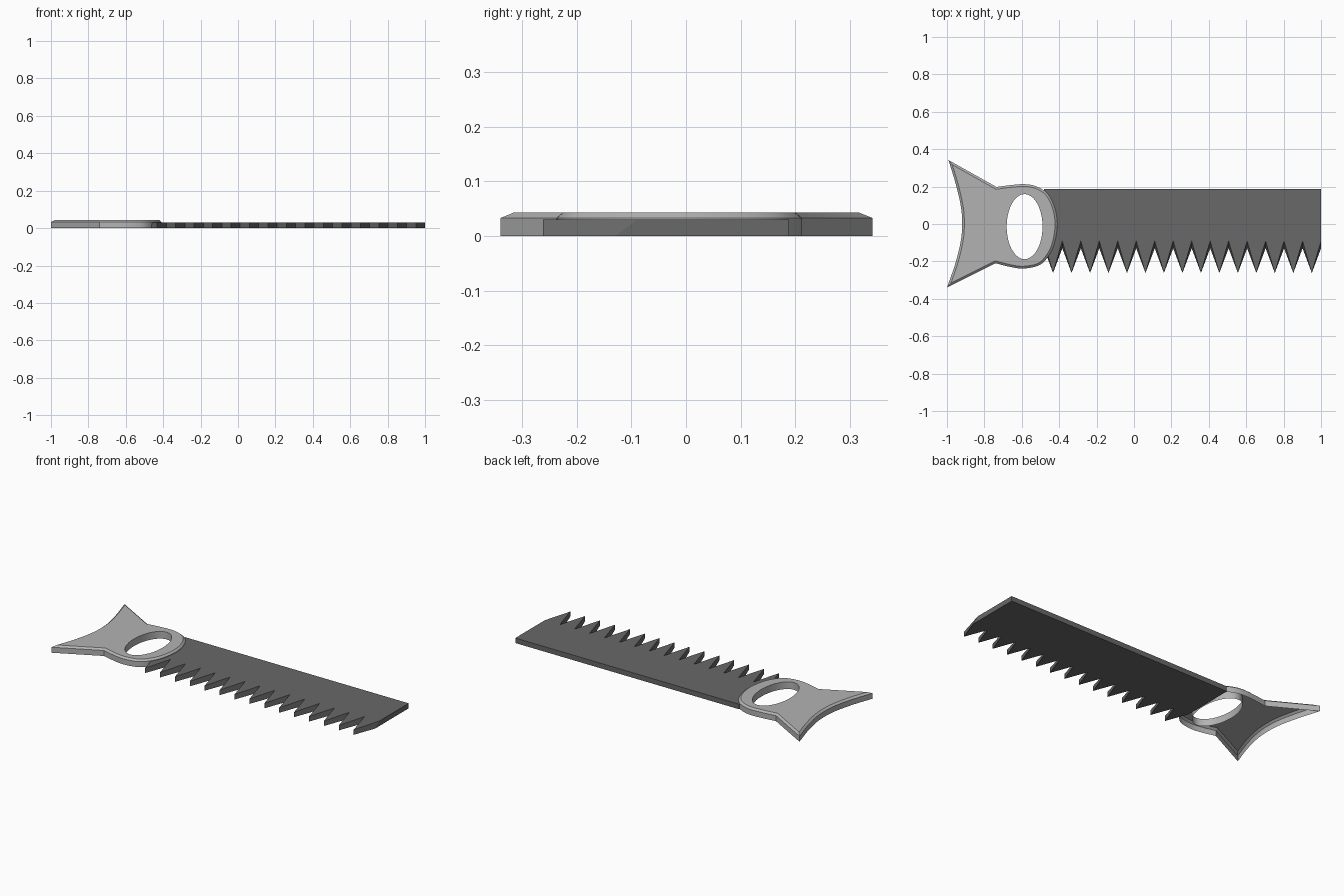
import bpy, bmesh, math
from mathutils import Vector

cube = bpy.data.objects.get("Cube")
if cube:
    bpy.data.objects.remove(cube, do_unlink=True)


def make_material(name, grey):
    mat = bpy.data.materials.new(name)
    mat.use_nodes = True
    colour = (grey, grey, grey, 1)
    mat.diffuse_color = colour
    mat.node_tree.nodes["Principled BSDF"].inputs["Base Color"].default_value = colour
    return mat


def finish(bm, name, mat):
    """Turn a bmesh into an object with its upper side facing out."""
    bmesh.ops.recalc_face_normals(bm, faces=bm.faces)
    bm.normal_update()
    top = max(bm.faces, key=lambda f: f.calc_center_median().z)
    if top.normal.z < 0:
        bmesh.ops.reverse_faces(bm, faces=bm.faces)
    mesh = bpy.data.meshes.new(name)
    bm.to_mesh(mesh)
    bm.free()
    mesh.materials.append(mat)
    obj = bpy.data.objects.new(name, mesh)
    bpy.context.collection.objects.link(obj)
    return obj


def spline(points, steps=4):
    """Smooth curve through the given points."""
    p = [Vector(q) for q in points]
    p = [2 * p[0] - p[1]] + p + [2 * p[-1] - p[-2]]
    out = []
    for a, b, c, d in zip(p, p[1:], p[2:], p[3:]):
        for i in range(steps):
            t = i / steps
            out.append(0.5 * (2 * b + (c - a) * t + (2 * a - 5 * b + 4 * c - d) * t ** 2
                              + (3 * b - a - 3 * c + d) * t ** 3))
    return out + [p[-2]]


def inset(points, amount):
    """Move a clockwise outline inwards with mitred corners."""
    out = []
    for i, p in enumerate(points):
        d1 = (p - points[i - 1]).normalized()
        d2 = (points[(i + 1) % len(points)] - p).normalized()
        n1, n2 = Vector((d1.y, -d1.x)), Vector((d2.y, -d2.x))
        out.append(p + (n1 + n2) * amount / (1 + n1.dot(n2)))
    return out


def ring(bm, points, z):
    return [bm.verts.new((p[0], p[1], z)) for p in points]


def bridge(bm, low, high):
    n = len(low)
    for i in range(n):
        j = (i + 1) % n
        bm.faces.new((low[i], low[j], high[j], high[i]))


steel = make_material("dark steel", 0.14)
grip = make_material("light grey grip", 0.45)

# Blade: straight back, toothed lower edge with slanted gullets
TEETH, LEFT, RIGHT, BACK, TIP = 15, -0.482, 1.0, 0.188, -0.262
pitch = (RIGHT - LEFT) / TEETH


def blade_outline(gullet):
    pts = [(RIGHT, BACK), (LEFT, BACK)]
    for i in range(TEETH):
        pts += [(LEFT + i * pitch, gullet), (LEFT + (i + 0.5) * pitch, TIP)]
    return pts + [(RIGHT, gullet)]


bm = bmesh.new()
low = ring(bm, blade_outline(-0.13), 0)
high = ring(bm, blade_outline(-0.09), 0.03)
bridge(bm, low, high)
bm.faces.new(low)
bm.faces.new(high)
finish(bm, "toothed_blade", steel)

# Handle: rounded grip body, two flared horns and a hollow tail curve
body = spline([(-0.735, 0.198), (-0.66, 0.208), (-0.59, 0.213), (-0.53, 0.204),
               (-0.47, 0.17), (-0.428, 0.1), (-0.41, 0), (-0.427, -0.11),
               (-0.463, -0.18), (-0.51, -0.222), (-0.59, -0.238), (-0.66, -0.23),
               (-0.74, -0.21)])
tail = spline([(-1.0, -0.34), (-0.955, -0.21), (-0.926, -0.09), (-0.919, 0),
               (-0.925, 0.09), (-0.952, 0.21), (-0.992, 0.342)])
outline = body + tail
hole = [(-0.585 + 0.096 * math.cos(a), -0.014 + 0.174 * math.sin(a))
        for a in (math.tau * i / 40 for i in range(40))]

# Open-bottomed shell: side wall, chamfer, top plate and finger hole wall
bm = bmesh.new()
base = ring(bm, outline, 0)
shoulder = ring(bm, outline, 0.033)
rim = ring(bm, inset(outline, 0.012), 0.043)
hole_low, hole_top = ring(bm, hole, 0), ring(bm, hole, 0.043)
bridge(bm, base, shoulder)
bridge(bm, shoulder, rim)
bridge(bm, hole_low, hole_top)
edges = [bm.edges.get((loop[i - 1], loop[i]))
         for loop in (rim, hole_top) for i in range(len(loop))]
bmesh.ops.triangle_fill(bm, edges=edges, use_beauty=True, normal=(0, 0, 1))
handle = finish(bm, "handle", grip)

bpy.ops.object.select_all(action="DESELECT")
handle.select_set(True)
bpy.context.view_layer.objects.active = handle
bpy.ops.object.shade_smooth_by_angle(angle=math.radians(25))
